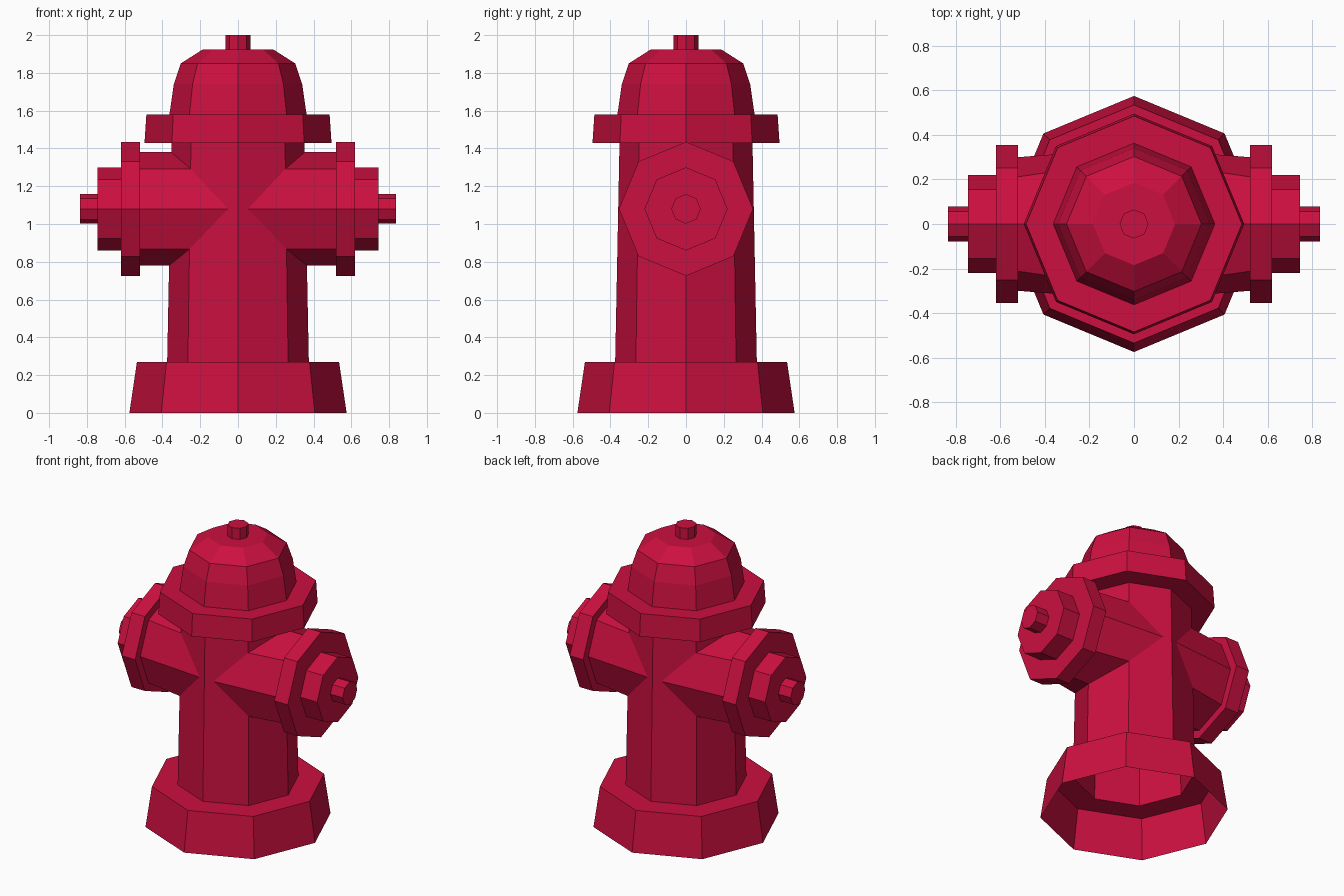
import bpy
from math import cos, sin, tau, sqrt
from mathutils import Matrix

if "Cube" in bpy.data.objects:
    bpy.data.objects.remove(bpy.data.objects["Cube"])

red = bpy.data.materials.new("red_paint")
red.diffuse_color = (0.6, 0.005, 0.05, 1)
red.use_nodes = True
red.node_tree.nodes["Principled BSDF"].inputs["Base Color"].default_value = red.diffuse_color
SIDES = 8
ARM_Z = 1.08


def add_object(name, verts, faces, mirror=None):
    mesh = bpy.data.meshes.new(name)
    mesh.from_pydata(verts, [], faces)
    mesh.materials.append(red)
    obj = bpy.data.objects.new(name, mesh)
    bpy.context.collection.objects.link(obj)
    if mirror:
        mod = obj.modifiers.new("mirror", 'MIRROR')
        mod.use_axis = mirror
        mod.merge_threshold = 0.0005
    return obj


def lathe(name, profile, mirror=None, matrix=None):
    """Eight-sided turned shell from (radius, height) points, closed at the top."""
    verts = [(r * cos(tau * k / SIDES), r * sin(tau * k / SIDES), h)
             for r, h in profile for k in range(SIDES)]
    faces = []
    for i in range(len(profile) - 1):
        a, b = i * SIDES, (i + 1) * SIDES
        for k in range(SIDES):
            n = (k + 1) % SIDES
            faces.append((a + k, a + n, b + n, b + k))
    if profile[-1][0] < 0.3:
        faces.append(tuple(range(len(verts) - SIDES, len(verts))))
    obj = add_object(name, verts, faces, mirror)
    if matrix:
        obj.data.transform(matrix)
    return obj


# Flared base, open underneath
lathe("base", [(0.575, 0), (0.535, 0.27), (0.375, 0.27)])

# Collar, domed bonnet and top nut
lathe("bonnet", [(0.352, 1.43), (0.495, 1.43), (0.485, 1.58), (0.363, 1.58),
                 (0.34, 1.74), (0.303, 1.85), (0.185, 1.925), (0.065, 1.925),
                 (0.065, 2.0)])

# Side outlets: flange, cap and nut, turned about the x axis
to_x = Matrix.Translation((0, 0, ARM_Z)) @ Matrix.Rotation(tau / 4, 4, 'Y')
lathe("side_outlets", [(0.30, 0.52), (0.355, 0.52), (0.355, 0.62), (0.22, 0.62),
                       (0.22, 0.745), (0.078, 0.745), (0.078, 0.836)],
      (True, False, False), to_x)


# Column with the two arms growing out of it: one quarter, mirrored in x and y
def radius(z):
    return 0.375 - 0.023 * (z - 0.27) / 1.16


def on_edge(k, z):
    """Point on a column edge: 0 front, 1 diagonal, 2 side."""
    r = radius(z)
    return (r * sin(tau * k / 8), -r * cos(tau * k / 8), z)


r_mid = radius(ARM_Z)
joint = (0.052, -r_mid + 0.052 * (sqrt(2) - 1), ARM_Z)
R = 0.30
d = R * sqrt(0.5)
inner = [on_edge(2, ARM_Z - R), on_edge(1, ARM_Z - d), joint,
         on_edge(1, ARM_Z + d), on_edge(2, ARM_Z + R)]
outer = [(0.52, -R * sin(tau * k / 8), ARM_Z - R * cos(tau * k / 8)) for k in range(5)]
low = [on_edge(k, 0.27) for k in range(3)]
top = [on_edge(k, 1.43) for k in range(3)]
verts = [(x, 0 if abs(y) < 1e-6 else y, z) for x, y, z in inner + outer + low + top]
# inner 0-4, outer 5-9, low 10-12, top 13-15
faces = [(10, 11, 1, 2, 3, 14, 13), (11, 12, 0, 1), (3, 4, 15, 14)]
faces += [(k, k + 5, k + 6, k + 1) for k in range(4)]
add_object("column_and_arms", verts, faces, (True, True, False))
